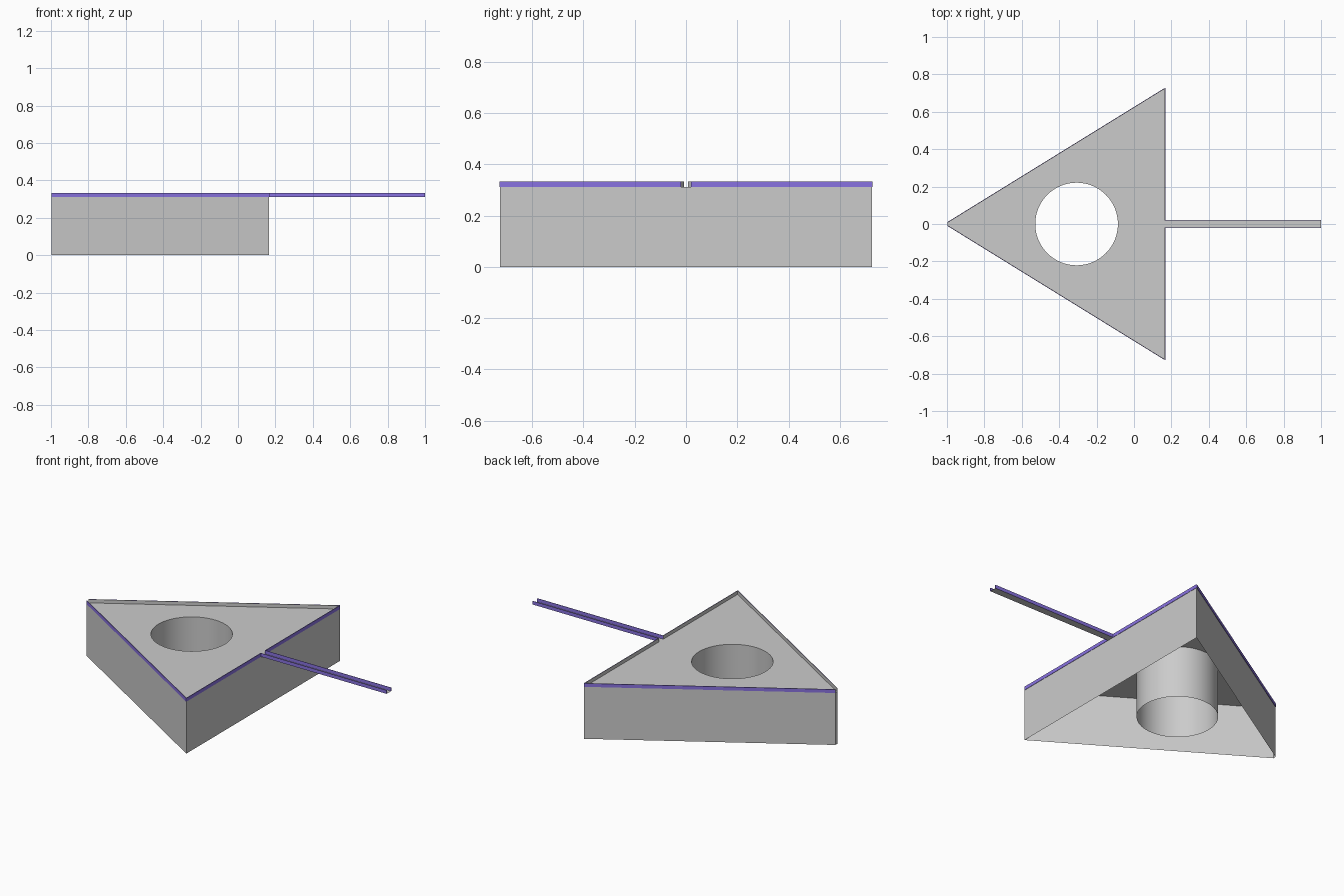
import bpy, bmesh
from math import cos, sin, tau
from mathutils import Vector

if "Cube" in bpy.data.objects:
    bpy.data.objects.remove(bpy.data.objects["Cube"])

DECK, TOP = 0.312, 0.333
HOLE, R, SEG = (-0.307, 0.0), 0.221, 64
GAP = 0.02            # half width of the walkway
OUT = [(0.166, -0.726), (0.166, 0.726), (-0.996, 0.009), (-0.996, -0.009)]

purple = bpy.data.materials.new("purple")
purple.diffuse_color = (0.25, 0.17, 0.75, 1)
purple.use_nodes = True
purple.node_tree.nodes["Principled BSDF"].inputs["Base Color"].default_value = purple.diffuse_color


def finish(name, bm, mat=None):
    me = bpy.data.meshes.new(name)
    bm.to_mesh(me)
    bm.free()
    ob = bpy.data.objects.new(name, me)
    bpy.context.collection.objects.link(ob)
    if mat:
        me.materials.append(mat)
    return ob


def ribbon(name, pts, z0, z1):
    """Closed vertical wall sheet following a plan outline."""
    bm = bmesh.new()
    lo = [bm.verts.new((x, y, z0)) for x, y in pts]
    hi = [bm.verts.new((x, y, z1)) for x, y in pts]
    for i in range(len(pts)):
        j = (i + 1) % len(pts)
        bm.faces.new((lo[i], lo[j], hi[j], hi[i]))
    return finish(name, bm)


def strip(name, a, b, z0, z1, d0, d1, mat=None):
    """Thin upright slab from a to b; d0..d1 are offsets to its right."""
    a, b = Vector(a), Vector(b)
    t = (b - a).normalized()
    n = Vector((t.y, -t.x))
    plan = [a + n * d0, a + n * d1, b + n * d1, b + n * d0]
    bm = bmesh.new()
    base = bm.faces.new([bm.verts.new((p.x, p.y, z0)) for p in plan])
    up = bmesh.ops.extrude_face_region(bm, geom=[base])["geom"]
    bmesh.ops.translate(bm, vec=(0, 0, z1 - z0),
                        verts=[v for v in up if isinstance(v, bmesh.types.BMVert)])
    bmesh.ops.recalc_face_normals(bm, faces=bm.faces)
    return finish(name, bm, mat)


# Triangular skirt, open underneath
ribbon("base_walls", OUT, 0, DECK)

# Round well through the deck
circle = [(HOLE[0] + R * cos(tau * i / SEG), HOLE[1] + R * sin(tau * i / SEG))
          for i in range(SEG)]
well = ribbon("well_tube", circle[::-1], 0, DECK)
for p in well.data.polygons:
    p.use_smooth = True

# Deck with the round opening
bm = bmesh.new()
edges = []
for loop in (OUT, circle):
    vs = [bm.verts.new((x, y, DECK)) for x, y in loop]
    edges += [bm.edges.new((vs[i], vs[(i + 1) % len(vs)])) for i in range(len(vs))]
bmesh.ops.triangle_fill(bm, edges=edges, use_beauty=True, normal=(0, 0, 1))
bmesh.ops.dissolve_limit(bm, angle_limit=0.01, verts=bm.verts, edges=bm.edges)
finish("deck", bm)

# Walkway floor
bm = bmesh.new()
bm.faces.new([bm.verts.new((x, y, DECK)) for x, y in
              ((0.166, -GAP), (1, -GAP), (1, GAP), (0.166, GAP))])
finish("walkway_floor", bm)

# Purple curb with a grey inner lining, open at the walkway and the blunt tip
runs = {
    "side_left": (OUT[1], OUT[2]),
    "side_right": (OUT[3], OUT[0]),
    "end_right": (OUT[0], (0.166, -GAP)),
    "end_left": ((0.166, GAP), OUT[1]),
    "walkway_right": ((0.166, -GAP), (1, -GAP)),
    "walkway_left": ((1, GAP), (0.166, GAP)),
}
for key, (a, b) in runs.items():
    strip(key + "_curb", a, b, DECK, TOP, 0, 0.002, purple)
    if "walkway" not in key:
        strip(key + "_lining", a, b, DECK, TOP, -0.002, 0)
